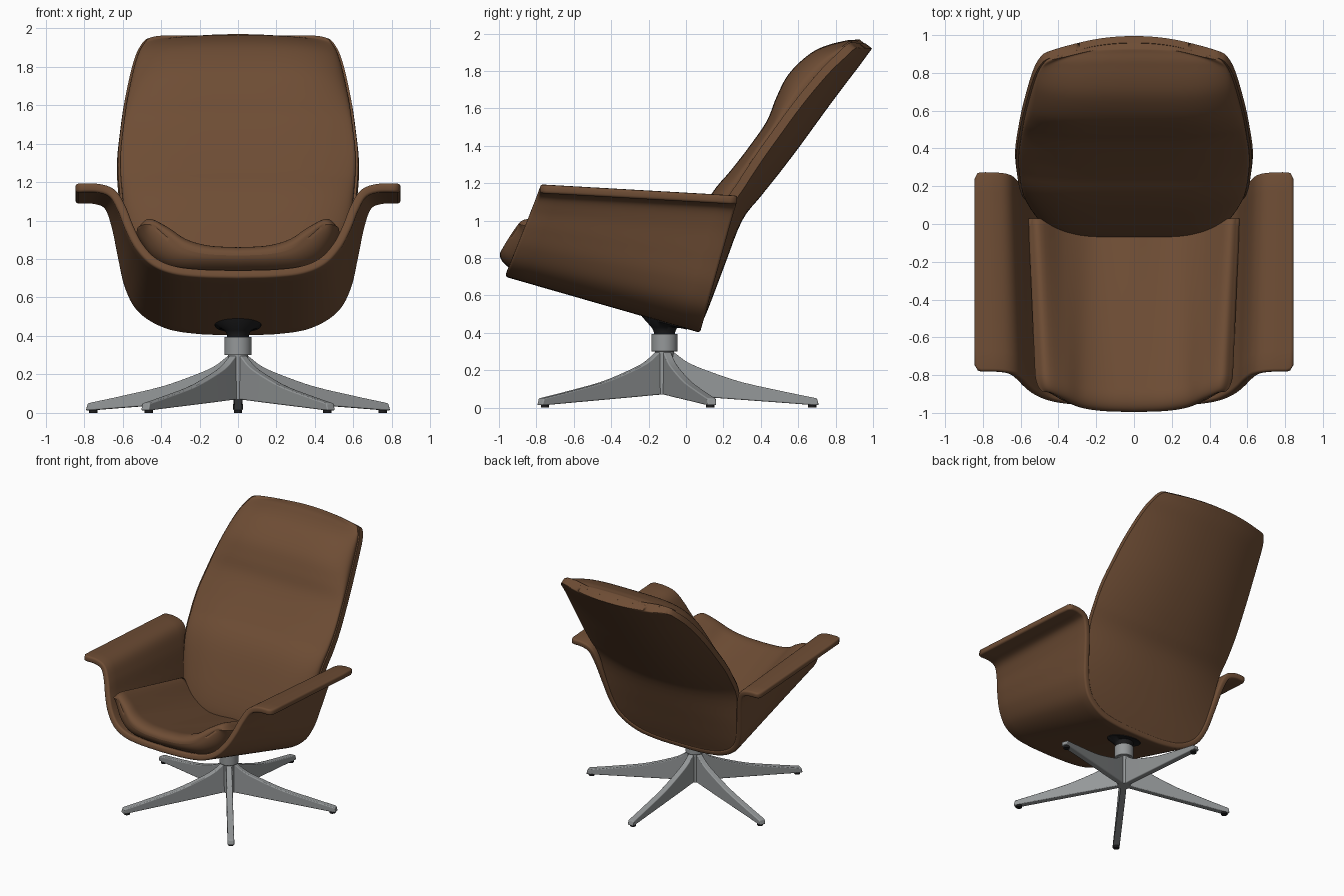
import bpy, bmesh, math
from mathutils import Vector

if "Cube" in bpy.data.objects:
    bpy.data.objects.remove(bpy.data.objects["Cube"])


def material(name, rgb):
    m = bpy.data.materials.new(name)
    m.diffuse_color = (*rgb, 1)
    m.use_nodes = True
    m.node_tree.nodes["Principled BSDF"].inputs["Base Color"].default_value = m.diffuse_color
    return m


LEATHER = material("brown leather", (0.156, 0.074, 0.035))
METAL = material("grey metal", (0.30, 0.315, 0.32))
BLACK = material("black plastic", (0.012, 0.012, 0.013))


def spline(pts, t):
    """Catmull-Rom value at t in 0..1 along evenly counted knots."""
    n = len(pts) - 1
    s = min(max(t, 0), 1) * n
    i = min(int(s), n - 1)
    s -= i
    b, c = Vector(pts[i]), Vector(pts[i + 1])
    a = Vector(pts[i - 1]) if i > 0 else 2 * b - c
    d = Vector(pts[i + 2]) if i + 2 <= n else 2 * c - b
    return 0.5 * (2 * b + (c - a) * s + (2 * a - 5 * b + 4 * c - d) * s * s
                  + (3 * b - a - 3 * c + d) * s ** 3)


def finish(name, bm, mat, thick=0, bevel=0, angle=40):
    bmesh.ops.recalc_face_normals(bm, faces=bm.faces[:])
    me = bpy.data.meshes.new(name)
    bm.to_mesh(me)
    bm.free()
    ob = bpy.data.objects.new(name, me)
    bpy.context.collection.objects.link(ob)
    me.materials.append(mat)
    bpy.ops.object.select_all(action='DESELECT')
    ob.select_set(True)
    bpy.context.view_layer.objects.active = ob
    bpy.ops.object.shade_smooth_by_angle(angle=math.radians(angle))
    if thick:
        m = ob.modifiers.new("thickness", 'SOLIDIFY')
        m.thickness, m.offset = thick, 0
    if bevel:
        m = ob.modifiers.new("rounded edge", 'BEVEL')
        m.width, m.segments, m.limit_method = bevel, 3, 'ANGLE'
        m.angle_limit = math.radians(50)
    return ob


def sheets(name, funcs, nu, nv, mat, **kw):
    """One grid surface, or two stitched into a closed pad; u in -1..1, v in 0..1."""
    bm = bmesh.new()
    grids = []
    for f in funcs:
        g = [[bm.verts.new(f(math.sin(math.pi * (i / nu - 0.5)), j / nv))
              for i in range(nu + 1)] for j in range(nv + 1)]
        for j in range(nv):
            for i in range(nu):
                bm.faces.new((g[j][i], g[j][i + 1], g[j + 1][i + 1], g[j + 1][i]))
        grids.append(g)
    if len(grids) == 2:
        rim = [[g[0][i] for i in range(nu)] + [g[j][nu] for j in range(nv)]
               + [g[nv][i] for i in range(nu, 0, -1)] + [g[j][0] for j in range(nv, 0, -1)]
               for g in grids]
        n = len(rim[0])
        for k in range(n):
            bm.faces.new((rim[0][k], rim[0][(k + 1) % n], rim[1][(k + 1) % n], rim[1][k]))
    return finish(name, bm, mat, **kw)


def even(u):
    return 2 / math.pi * math.asin(max(-1, min(1, u)))


# Seat shell with flared armrests: ruled between a front and a rear profile (x, z)
FRONT = [(0, .722), (.19, .727), (.335, .745), (.44, .79), (.515, .87), (.565, .965),
         (.603, 1.06), (.65, 1.138), (.725, 1.168), (.845, 1.17)]
REAR = [(0, .423), (.2, .428), (.37, .457), (.50, .535), (.565, .65), (.60, .80),
        (.635, .97), (.675, 1.075), (.745, 1.108), (.845, 1.11)]


def seat_shell(u, v):
    a = even(u)
    f, r = spline(FRONT, abs(a)), spline(REAR, abs(a))
    fy, ry = -.965 + (f.y - .71) * .4, .08 + (r.y - .42) * .28
    e = min(1, max(0, (f.x - .805) / .04))          # rounded armrest corners
    m = .035 * (1 - math.sqrt(1 - e * e))
    p = Vector((f.x, fy, f.y)).lerp(Vector((r.x, ry, r.y)), m + v * (1 - 2 * m))
    p.x = math.copysign(p.x, a)
    return p


sheets("seat_shell", [seat_shell], 126, 10, LEATHER, thick=.046, bevel=.015)

# Seat cushion: dished pad with raised sides and a rounded front nose
BOTTOM_F = [(0, .75), (.2, .755), (.33, .772), (.43, .825), (.495, .91), (.52, .98)]
TOP_F = [(0, .885), (.15, .895), (.27, .93), (.36, .99), (.46, 1.03), (.52, .98)]
BOTTOM_R = [(0, .46), (.2, .465), (.34, .49), (.45, .57), (.53, .68), (.56, .74)]
TOP_R = [(0, .585), (.15, .575), (.25, .59), (.38, .66), (.50, .765), (.56, .74)]


def seat_pad(top):
    def f(u, a):
        v, k = a ** 1.7, abs(even(u))
        lo = spline(BOTTOM_F, k).lerp(spline(BOTTOM_R, k), v)
        hi = spline(TOP_F, k).lerp(spline(TOP_R, k), v)
        mid = (lo + hi) / 2
        q = min(1, v / .11)
        c = math.sqrt(max(0, 1 - (1 - q) ** 2))
        p = mid.lerp(hi if top else lo, c)
        front = -.997 + max(0, (spline(BOTTOM_F, k).y + spline(TOP_F, k).y) / 2 - .815) * .65
        x = p.x * (.91 + .09 * c)
        return Vector((math.copysign(x, u), front + (.03 - front) * v, p.y + .02 * v))
    return f


sheets("seat_cushion", [seat_pad(False), seat_pad(True)], 48, 40, LEATHER, angle=80)

# Backrest knots: centre line y, z, half width, bowl depth, cushion height
BACK = [(.075, .42, .27, .0, .1), (.09, .46, .40, .008, .16), (.115, .52, .48, .015, .2),
        (.15, .61, .54, .025, .22), (.21, .77, .58, .045, .225), (.30, 1.0, .612, .08, .215),
        (.40, 1.13, .627, .1, .212), (.50, 1.255, .628, .115, .214),
        (.61, 1.40, .612, .12, .222), (.69, 1.51, .597, .12, .255),
        (.77, 1.62, .577, .115, .275), (.86, 1.74, .55, .105, .25),
        (.925, 1.825, .523, .09, .195), (.965, 1.88, .495, .08, .14),
        (.985, 1.907, .465, .07, .1), (.995, 1.92, .41, .062, .08)]


def back_point(u, t, inset, height):
    k = spline(BACK, t)
    d = spline(BACK, min(1, t + .01)) - spline(BACK, max(0, t - .01))
    along = Vector((0, d[0], d[1])).normalized()
    n = Vector((0, -along.z, along.y))
    base = k[3] * abs(u) ** 2.2
    drop = .04 * u * u * max(0, (t - .6) / .4)       # top edge falls away at the corners
    return (Vector((u * (k[2] - inset), k[0], k[1])) + n * height(u, base, k[4])
            - along * drop)


def back_top(u, base, hc):
    base += .05
    return base + max(hc - base, .02) * math.sqrt(max(0, 1 - abs(u) ** 5))


sheets("back_shell", [lambda u, v: back_point(u, v, 0, lambda u, b, h: b),
                      lambda u, v: back_point(u, v, .005, lambda u, b, h: b + .045)],
       40, 60, LEATHER, bevel=.014)
sheets("back_cushion",
       [lambda u, v: back_point(u, .12 + .865 * v, .018, lambda u, b, h: b + .035),
        lambda u, v: back_point(u, .12 + .865 * v, .018, back_top)],
       48, 70, LEATHER, angle=60)

# Swivel base
CY = -.115


def turned(name, rings, mat, tilt=0, cx=0, cy=CY, bevel=0):
    """Lathe of (radius, z) rings; tilt leans the last two rings."""
    bm = bmesh.new()
    n, loops = 32, []
    for i, (r, z) in enumerate(rings):
        s = tilt if i >= len(rings) - 2 else 0
        loops.append([bm.verts.new((cx + r * math.cos(a), cy + r * math.sin(a),
                                    z - s * r * math.sin(a)))
                      for a in (2 * math.pi * k / n for k in range(n))])
    for p, q in zip(loops, loops[1:]):
        for k in range(n):
            bm.faces.new((p[k], p[(k + 1) % n], q[(k + 1) % n], q[k]))
    bm.faces.new(loops[0])
    bm.faces.new(loops[-1])
    return finish(name, bm, mat, bevel=bevel)


turned("swivel_mount", [(.055, .38), (.058, .41), (.07, .43), (.12, .452), (.125, .468)],
       BLACK, tilt=.286)
turned("column_collar", [(.07, .30), (.07, .395)], METAL, bevel=.004)
turned("column_hub", [(.048, .07), (.052, .31)], METAL)

LEG_TOP = [(.03, .31), (.065, .285), (.12, .245), (.21, .205), (.40, .14), (.62, .09),
           (.78, .057), (.815, .05)]
LEG_LOW = [(.03, .07), (.065, .068), (.12, .064), (.21, .057), (.40, .043), (.62, .027),
           (.78, .015), (.825, .013)]
for i in range(5):
    ang = math.radians(90 + 72 * i)
    ca, sa = math.cos(ang), math.sin(ang)
    bm = bmesh.new()
    rows = []
    for j in range(25):
        t = j / 24
        hi, lo = spline(LEG_TOP, t), spline(LEG_LOW, t)
        w = .021 + .004 * t
        rows.append([bm.verts.new((r * ca - s * sa, CY + r * sa + s * ca, z))
                     for r, z, s in ((hi.x, hi.y, w), (hi.x, hi.y, -w),
                                     (lo.x, lo.y, -w), (lo.x, lo.y, w))])
    for p, q in zip(rows, rows[1:]):
        for k in range(4):
            bm.faces.new((p[k], p[(k + 1) % 4], q[(k + 1) % 4], q[k]))
    bm.faces.new(rows[0])
    bm.faces.new(rows[-1])
    finish(f"base_leg_{i + 1}", bm, METAL, bevel=.006)
    turned(f"foot_pad_{i + 1}", [(.022, 0), (.022, .018)], BLACK,
           cx=.79 * ca, cy=CY + .79 * sa)
